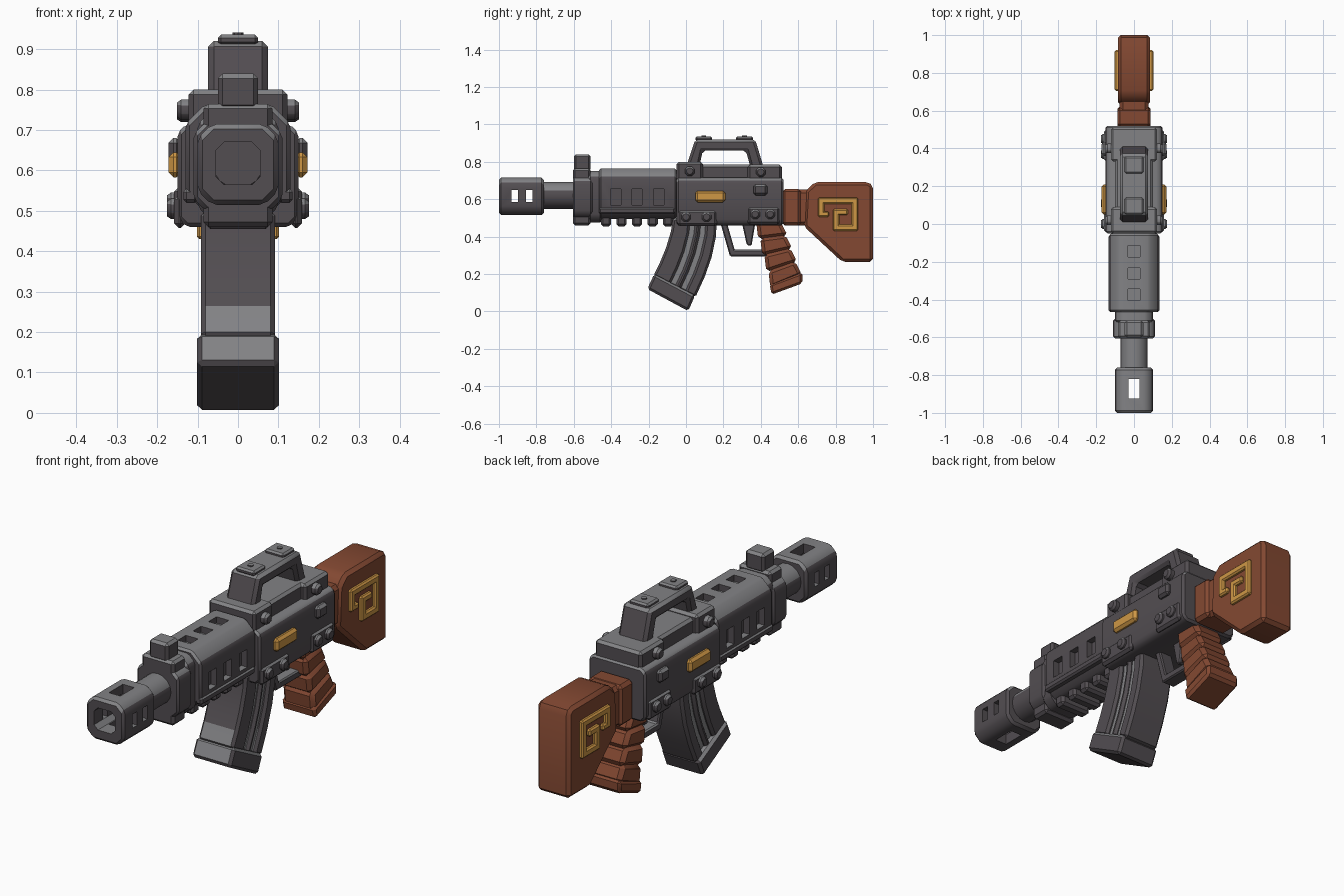
import bpy, bmesh, math
from mathutils import Vector, Matrix

if "Cube" in bpy.data.objects:
    bpy.data.objects.remove(bpy.data.objects["Cube"])


def material(name, rgb):
    m = bpy.data.materials.new(name)
    m.use_nodes = True
    m.diffuse_color = (*rgb, 1)
    m.node_tree.nodes["Principled BSDF"].inputs["Base Color"].default_value = (*rgb, 1)
    return m


DARK = material("dark_metal", (0.085, 0.075, 0.083))
LIGHT = material("worn_metal", (0.225, 0.225, 0.235))
WOOD = material("brown_wood", (0.23, 0.066, 0.032))
GOLD = material("gold_trim", (0.62, 0.31, 0.06))


def finish(name, bm, mat, bevel=0.012, cutters=()):
    """Bevel, cut, colour and shade one part."""
    bmesh.ops.recalc_face_normals(bm, faces=bm.faces)
    mesh = bpy.data.meshes.new(name)
    bm.to_mesh(mesh)
    bm.free()
    ob = bpy.data.objects.new(name, mesh)
    bpy.context.collection.objects.link(ob)
    if bevel:
        b = ob.modifiers.new("bevel", "BEVEL")
        b.width, b.segments, b.limit_method = bevel, 1, "ANGLE"
    for c in cutters:
        d = ob.modifiers.new("cut", "BOOLEAN")
        d.operation, d.solver, d.object = "DIFFERENCE", "EXACT", c
    bpy.context.view_layer.update()
    deps = bpy.context.evaluated_depsgraph_get()
    ob.data = bpy.data.meshes.new_from_object(ob.evaluated_get(deps))
    ob.modifiers.clear()
    for c in cutters:
        bpy.data.objects.remove(c)
    mesh = ob.data
    mesh.name = name
    mesh.materials.clear()
    mesh.materials.append(mat)
    # upward metal faces are worn lighter
    if mat == DARK:
        mesh.materials.append(LIGHT)
    for p in mesh.polygons:
        p.material_index = int(mat == DARK and p.normal.z > 0.4)
        p.use_smooth = True
    mesh.set_sharp_from_angle(angle=math.radians(32))
    return ob


def extrude(name, pts, a, b, axis, mat, bevel=0.012, cutters=()):
    """Outline (y,z) pulled along x, or (x,z) pulled along y."""
    bm = bmesh.new()
    place = (lambda p, d: (d, p[0], p[1])) if axis == "x" else (lambda p, d: (p[0], d, p[1]))
    face = bm.faces.new([bm.verts.new(place(p, a)) for p in pts])
    new = bmesh.ops.extrude_face_region(bm, geom=[face])["geom"]
    shift = Vector((b - a, 0, 0) if axis == "x" else (0, b - a, 0))
    bmesh.ops.translate(bm, verts=[v for v in new if isinstance(v, bmesh.types.BMVert)], vec=shift)
    return finish(name, bm, mat, bevel, cutters)


def side(name, pts, half, mat=DARK, bevel=0.012, cutters=()):
    return extrude(name, pts, -half, half, "x", mat, bevel, cutters)


def box(name, x0, x1, y0, y1, z0, z1, mat=DARK, bevel=0.012, cutters=()):
    return extrude(name, [(y0, z0), (y1, z0), (y1, z1), (y0, z1)], x0, x1, "x", mat, bevel, cutters)


def octagon(name, h, z0, z1, c, y0, y1, bevel=0.01, cutters=()):
    pts = [(-h, z0 + c), (-h + c, z0), (h - c, z0), (h, z0 + c),
           (h, z1 - c), (h - c, z1), (-h + c, z1), (-h, z1 - c)]
    return extrude(name, pts, y0, y1, "y", DARK, bevel, cutters)


def cylinder(name, r, length, centre, axis, sides=12, bevel=0.008):
    bm = bmesh.new()
    turn = {"x": Matrix.Rotation(math.pi / 2, 4, "Y"),
            "y": Matrix.Rotation(math.pi / 2, 4, "X"), "z": Matrix()}[axis]
    bmesh.ops.create_cone(bm, cap_ends=True, segments=sides, radius1=r, radius2=r, depth=length,
                          matrix=Matrix.Translation(centre) @ turn)
    return finish(name, bm, DARK, bevel)


def both(name, x0, x1, *args, **kw):
    """Mirrored pair of boxes."""
    box("left_" + name, x0, x1, *args, **kw)
    box("right_" + name, -x1, -x0, *args, **kw)


# Muzzle brake with bore and slots
cuts = [octagon("cut", 0.055, 0.565, 0.67, 0.02, -1.1, -0.79, 0)]
for y in (-0.915, -0.838):
    cuts.append(box("cut", -0.3, 0.3, y - 0.017, y + 0.017, 0.585, 0.65, bevel=0))
cuts.append(box("cut", -0.03, 0.03, -0.925, -0.82, 0.3, 0.9, bevel=0))
octagon("muzzle_brake", 0.1, 0.515, 0.715, 0.035, -1, -0.76, 0.012, cuts)
cylinder("barrel", 0.072, 0.3, (0, -0.65, 0.62), "y", 16)

# Front sight block
octagon("sight_block", 0.11, 0.5, 0.72, 0.03, -0.605, -0.5)
box("sight_clamp", -0.085, 0.085, -0.605, -0.51, 0.46, 0.765)
box("front_sight", -0.05, 0.05, -0.6, -0.51, 0.75, 0.84)
octagon("handguard_collar", 0.1, 0.475, 0.75, 0.035, -0.52, -0.45)

# Vented handguard with lower ribs
cuts = []
for y in (-0.375, -0.262, -0.145):
    for s in (-1, 1):
        x = sorted((s * 0.1, s * 0.2))
        cuts.append(box("cut", *x, y - 0.028, y + 0.028, 0.57, 0.655, bevel=0))
    cuts.append(box("cut", -0.032, 0.032, y - 0.03, y + 0.03, 0.735, 0.9, bevel=0))
octagon("handguard", 0.13, 0.495, 0.765, 0.05, -0.465, -0.05, 0.01, cuts)
both("handguard_rail", 0.1, 0.135, -0.465, -0.06, 0.52, 0.555, bevel=0.008)
for i in range(5):
    y = -0.455 + i * 0.083
    box("handguard_rib", -0.08, 0.08, y, y + 0.055, 0.455, 0.52)

# Receiver
octagon("receiver", 0.15, 0.46, 0.715, 0.022, -0.05, 0.52)
box("receiver_spine", -0.1, 0.1, -0.03, 0.42, 0.69, 0.785)
box("front_mount", -0.122, 0.122, -0.05, 0.09, 0.69, 0.8)
box("rear_mount", -0.122, 0.122, 0.33, 0.512, 0.69, 0.785)
both("front_panel", 0.13, 0.158, -0.045, 0.165, 0.457, 0.54)
both("rear_panel", 0.13, 0.158, 0.33, 0.5, 0.465, 0.56)
both("selector_button", 0.14, 0.172, 0.36, 0.435, 0.62, 0.68)
both("gold_plate", 0.14, 0.172, 0.05, 0.21, 0.583, 0.645, GOLD)
for s in (-1, 1):
    for y, z, x in ((0.0, 0.505, 0.155), (0.11, 0.505, 0.155), (0.37, 0.52, 0.155),
                    (0.45, 0.52, 0.155), (0.02, 0.75, 0.13), (0.4, 0.745, 0.13)):
        cylinder("bolt", 0.029, 0.042, (s * x, y, z), "x", 8, 0.01)

# Carry handle
arch = [(0.0, 0.77), (0.05, 0.92), (0.37, 0.92), (0.415, 0.77),
        (0.345, 0.77), (0.32, 0.86), (0.09, 0.86), (0.07, 0.77)]
side("carry_handle", arch, 0.074, bevel=0.014)
for y in (0.095, 0.313):
    box("handle_pad", -0.05, 0.05, y - 0.045, y + 0.045, 0.91, 0.936, bevel=0.008)
    cylinder("pad_screw", 0.013, 0.01, (0, y, 0.936), "z", 8, 0)

# Curved magazine: a pale core with raised strips
front = [(-0.07, 0.5), (-0.08, 0.43), (-0.107, 0.34), (-0.138, 0.265), (-0.175, 0.19)]
rear = [(0.165, 0.5), (0.16, 0.4), (0.137, 0.29), (0.1, 0.185), (0.05, 0.075)]


def strip(f):
    return [Vector(a).lerp(Vector(b), f) for a, b in zip(front, rear)]


for name, f0, f1, half, mat in (("magazine_core", 0.02, 0.98, 0.074, LIGHT),
                                ("magazine_front", 0, 0.4, 0.092, DARK),
                                ("magazine_rib", 0.51, 0.64, 0.09, DARK),
                                ("magazine_rear", 0.75, 1, 0.092, DARK)):
    side(name, strip(f0) + strip(f1)[::-1], half, mat, 0.012)
side("magazine_base", [(-0.17, 0.2), (-0.207, 0.12), (0.012, 0.002), (0.048, 0.085)], 0.101)

# Trigger and guard
guard = [(0.185, 0.47), (0.235, 0.295), (0.45, 0.295), (0.45, 0.33), (0.26, 0.33), (0.22, 0.47)]
side("trigger_guard", guard, 0.035, bevel=0.006)
side("trigger", [(0.3, 0.47), (0.325, 0.355), (0.35, 0.35), (0.37, 0.47)], 0.028, bevel=0.006)

# Grip made of flared segments
f0, f1 = Vector((0.375, 0.48)), Vector((0.462, 0.13))
r0, r1 = Vector((0.505, 0.48)), Vector((0.607, 0.2))
flare = Vector((0.012, 0))
for i in range(4):
    t, u = i / 4, (i + 1.08) / 4
    pts = [f0.lerp(f1, t), f0.lerp(f1, u) - flare, r0.lerp(r1, u) + flare, r0.lerp(r1, t)]
    side("grip_segment", pts, 0.074 + 0.003 * i, WOOD, 0.018)
side("grip_cap", [(0.447, 0.145), (0.458, 0.09), (0.622, 0.15), (0.622, 0.21)], 0.088, WOOD)

# Shoulder stock
side("stock_neck", [(0.51, 0.46), (0.72, 0.46), (0.72, 0.652), (0.51, 0.652)], 0.076, WOOD, 0.018)
box("stock_ferrule", -0.088, 0.088, 0.515, 0.615, 0.46, 0.655, WOOD, 0.015)
butt = [(0.63, 0.455), (0.835, 0.265), (1, 0.265), (1, 0.672), (0.975, 0.692), (0.69, 0.692), (0.64, 0.645)]
side("stock_butt", butt, 0.086, WOOD, 0.026)

# Gold key pattern on both sides of the stock
for y0, y1, z0, z1 in ((0.705, 0.92, 0.575, 0.61), (0.885, 0.92, 0.43, 0.61), (0.785, 0.92, 0.43, 0.465),
                       (0.705, 0.74, 0.505, 0.61), (0.705, 0.765, 0.505, 0.535),
                       (0.785, 0.82, 0.43, 0.545), (0.785, 0.865, 0.515, 0.548)):
    both("stock_key", 0.075, 0.102, y0, y1, z0, z1, GOLD, 0.007)
